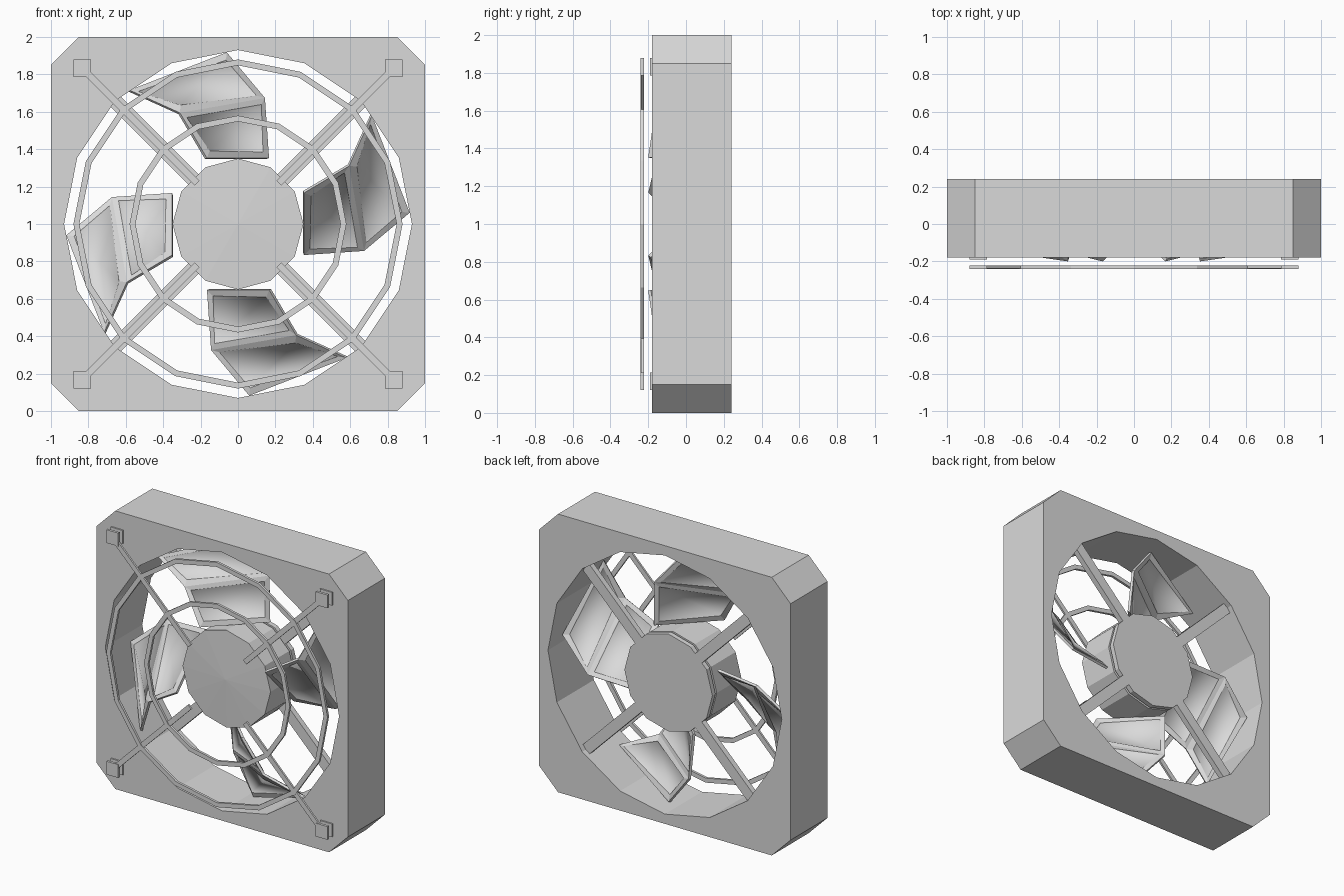
import bpy, bmesh, math
from mathutils import Vector, Matrix

if "Cube" in bpy.data.objects:
    bpy.data.objects.remove(bpy.data.objects["Cube"])

grey = bpy.data.materials.new("plain_grey")
grey.diffuse_color = (0.7, 0.7, 0.7, 1)
grey.use_nodes = True
grey.node_tree.nodes["Principled BSDF"].inputs["Base Color"].default_value = grey.diffuse_color


def ngon(r, n):
    return [(r * math.cos(2 * math.pi * i / n), r * math.sin(2 * math.pi * i / n)) for i in range(n)]


def box(x0, x1, z0, z1):
    return [(x0, z0), (x1, z0), (x1, z1), (x0, z1)]


def turned(pts, a):
    c, s = math.cos(a), math.sin(a)
    return [(x * c - z * s, x * s + z * c) for x, z in pts]


def prism(name, loops, y0, y1):
    """Fill the x-z loops (inner ones become holes) and extrude from y0 to y1."""
    cu = bpy.data.curves.new(name, 'CURVE')
    cu.dimensions = '2D'
    cu.fill_mode = 'BOTH'
    cu.extrude = (y1 - y0) / 2
    for pts in loops:
        sp = cu.splines.new('POLY')
        sp.points.add(len(pts) - 1)
        for p, (x, z) in zip(sp.points, pts):
            p.co = (x, z, 0, 1)
        sp.use_cyclic_u = True
    ob = bpy.data.objects.new(name, cu)
    ob.location = (0, (y0 + y1) / 2, 1)
    ob.rotation_euler = (math.pi / 2, 0, 0)
    bpy.context.collection.objects.link(ob)
    bpy.ops.object.select_all(action='DESELECT')
    ob.select_set(True)
    bpy.context.view_layer.objects.active = ob
    bpy.ops.object.convert(target='MESH')
    ob = bpy.context.view_layer.objects.active
    ob.data.materials.clear()
    ob.data.materials.append(grey)
    for p in ob.data.polygons:
        p.use_smooth = False
    return ob


# housing: chamfered square with a 16-sided opening
c = 0.85
octagon = [(1, -c), (1, c), (c, 1), (-c, 1), (-1, c), (-1, -c), (-c, -1), (c, -1)]
prism("housing", [octagon, ngon(0.93, 16)], -0.18, 0.24)

# guard rings
for name, r in (("guard_ring_outer", 0.88), ("guard_ring_inner", 0.58)):
    prism(name, [ngon(r, 16), ngon(r - 0.032, 16)], -0.24, -0.222)

# diagonal guard bars, clips, and rear struts
for i in range(4):
    a = math.pi / 4 + i * math.pi / 2
    prism(f"guard_bar_{i}", [turned(box(0.31, 1.15, -0.018, 0.018), a)], -0.237, -0.223)
    prism(f"rear_strut_{i}", [turned(box(0.3, 0.935, -0.038, 0.038), a)], 0.16, 0.20)
    clip = turned(box(0.785, 0.88, 0.785, 0.88), i * math.pi / 2)
    prism(f"guard_clip_{i}", [clip], -0.24, -0.222)
    prism(f"clip_base_{i}", [clip], -0.19, -0.178)

# motor: rear plate and shaft
prism("motor_plate", [ngon(0.35, 12)], 0.165, 0.20)
prism("motor_shaft", [ngon(0.30, 12)], 0.14, 0.17)


def mesh_object(name, bm):
    me = bpy.data.meshes.new(name)
    bm.to_mesh(me)
    bm.free()
    me.materials.append(grey)
    ob = bpy.data.objects.new(name, me)
    ob.location = (0, 0, 1)
    bpy.context.collection.objects.link(ob)
    return ob


# rotor hub with a very shallow conical front
bm = bmesh.new()
front = [bm.verts.new((x, -0.13, z)) for x, z in ngon(0.35, 12)]
back = [bm.verts.new((x, 0.15, z)) for x, z in ngon(0.35, 12)]
tip = bm.verts.new((0, -0.145, 0))
for i in range(12):
    j = (i + 1) % 12
    bm.faces.new((front[i], front[j], back[j], back[i]))
    bm.faces.new((tip, front[j], front[i]))
bm.faces.new(back)
bmesh.ops.recalc_face_normals(bm, faces=bm.faces[:])
mesh_object("rotor_hub", bm)

# blades: two pitched quads, thickened, with recessed panels on both sides
RL, RR = (-0.166, -0.20, 0.353), (0.166, 0.13, 0.353)
ML, MR = (-0.31, -0.165, 0.594), (0.144, 0.15, 0.674)
TL, TR = (-0.58, -0.09, 0.716), (-0.06, 0.09, 0.918)
for i in range(4):
    bm = bmesh.new()
    v = [bm.verts.new(p) for p in (RL, RR, MR, ML, TL, TR)]
    bm.faces.new((v[0], v[1], v[2], v[3]))
    bm.faces.new((v[3], v[2], v[5], v[4]))
    bm.normal_update()
    bmesh.ops.solidify(bm, geom=bm.faces[:], thickness=0.018)
    bm.normal_update()
    big = sorted(bm.faces, key=lambda f: -f.calc_area())[:4]
    bmesh.ops.inset_individual(bm, faces=big, thickness=0.048, depth=0)
    for f in big:
        f.smooth = True
    bm.normal_update()
    bmesh.ops.inset_individual(bm, faces=big, thickness=0.004, depth=-0.006)
    bmesh.ops.recalc_face_normals(bm, faces=bm.faces[:])
    bm.transform(Matrix.Rotation(i * math.pi / 2, 4, 'Y'))
    mesh_object(f"blade_{i}", bm)
